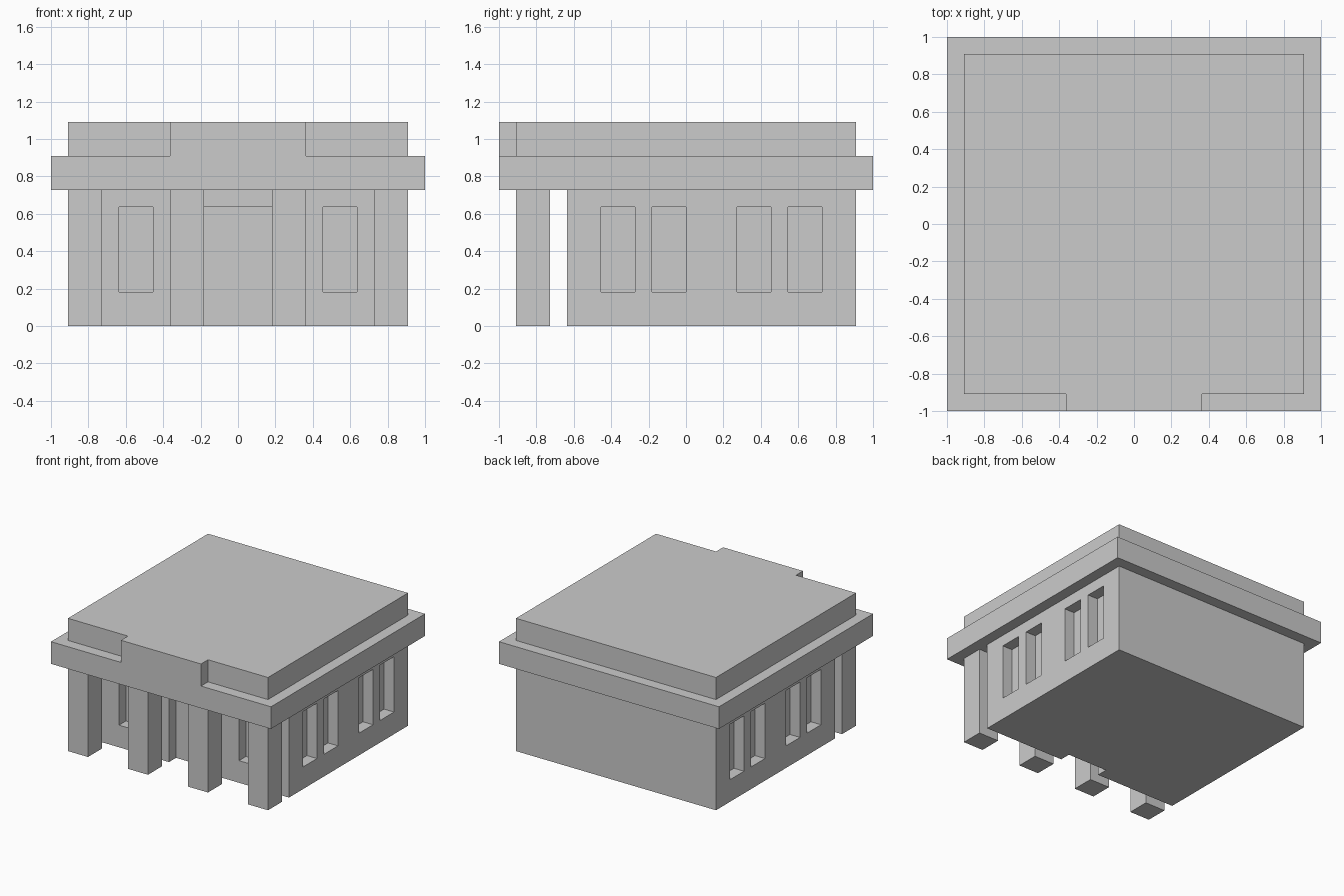
import bpy, bmesh

cube = bpy.data.objects.get("Cube")
if cube:
    bpy.data.objects.remove(cube, do_unlink=True)

U = 1 / 11  # building module: the whole is 22 modules wide

stone = bpy.data.materials.new("light grey stone")
stone.use_nodes = True
GREY = (0.6, 0.6, 0.6, 1)
stone.diffuse_color = GREY
bsdf = next(n for n in stone.node_tree.nodes if n.type == 'BSDF_PRINCIPLED')
bsdf.inputs["Base Color"].default_value = GREY


def prism(bm, outline, z0, z1):
    """Extrude a counter-clockwise outline (in modules) from z0 to z1."""
    base = bm.faces.new([bm.verts.new((x * U, y * U, z0 * U)) for x, y in outline])
    top = bmesh.ops.extrude_face_region(bm, geom=[base])["geom"]
    bmesh.ops.translate(bm, vec=(0, 0, (z1 - z0) * U),
                        verts=[g for g in top if isinstance(g, bmesh.types.BMVert)])


def rect(x0, x1, y0, y1):
    return [(x0, y0), (x1, y0), (x1, y1), (x0, y1)]


def make(name, prisms):
    bm = bmesh.new()
    for outline, z0, z1 in prisms:
        prism(bm, outline, z0, z1)
    bmesh.ops.recalc_face_normals(bm, faces=bm.faces)
    mesh = bpy.data.meshes.new(name)
    bm.to_mesh(mesh)
    bm.free()
    mesh.materials.append(stone)
    obj = bpy.data.objects.new(name, mesh)
    bpy.context.collection.objects.link(obj)
    return obj


# Main hall
hall = make("hall", [(rect(-10, 10, -7, 10), 0, 8)])

# Recesses, one module deep: doorway, front windows, four windows on each side
recesses = [(rect(-2, 2, -8, -6), -1, 7)]
for s in (-1, 1):
    x0, x1 = sorted((5 * s, 7 * s))
    recesses.append((rect(x0, x1, -8, -6), 2, 7))
    x0, x1 = sorted((9 * s, 11 * s))
    for y in (-5, -2, 3, 6):
        recesses.append((rect(x0, x1, y, y + 2), 2, 7))
cutter = make("recess_cutter", recesses)
cutter.hide_render = True

cut = hall.modifiers.new("recesses", 'BOOLEAN')
cut.operation = 'DIFFERENCE'
cut.solver = 'EXACT'
cut.object = cutter
bpy.context.view_layer.objects.active = hall
bpy.ops.object.modifier_apply(modifier=cut.name)
bpy.data.objects.remove(cutter, do_unlink=True)

# Portico columns
for side, s in (("left", 1), ("right", -1)):
    for place, x in (("inner", 3), ("outer", 9)):
        make(f"{side}_{place}_column", [(rect(s * x - 1, s * x + 1, -10, -8), 0, 8)])

# Overhanging cornice
make("cornice", [(rect(-11, 11, -11, 11), 8, 10)])

# Roof block with its centre pushed forward over the entrance
make("roof", [([(-10, -10), (-4, -10), (-4, -11), (4, -11), (4, -10),
                (10, -10), (10, 10), (-10, 10)], 10, 12)])
